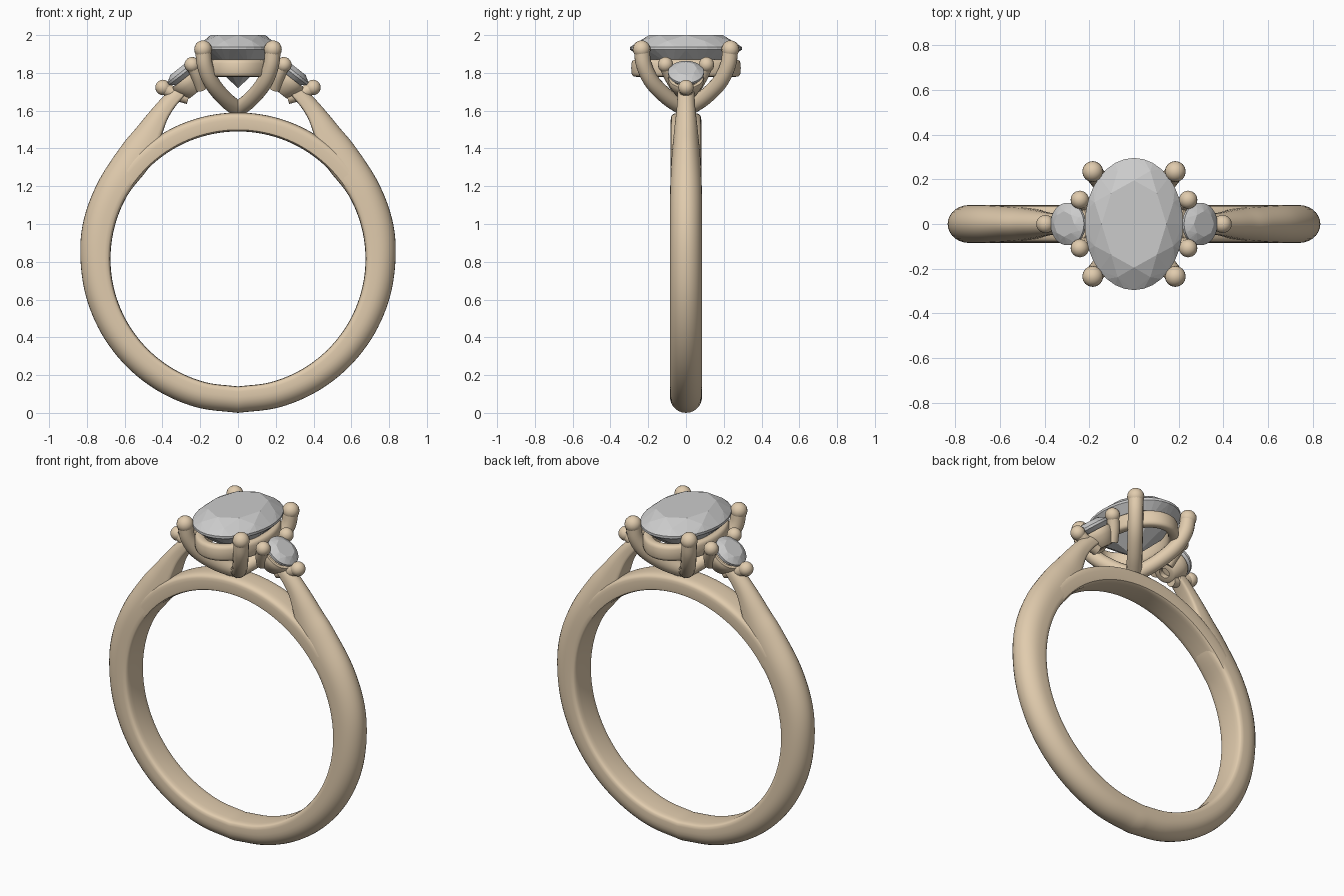
import bpy, bmesh
from math import sin, cos, pi, radians
from mathutils import Vector, Matrix

if "Cube" in bpy.data.objects:
    bpy.data.objects.remove(bpy.data.objects["Cube"])

gold = bpy.data.materials.new("gold")
gold.diffuse_color = (0.75, 0.6, 0.42, 1)
gold.use_nodes = True
gold.node_tree.nodes["Principled BSDF"].inputs["Base Color"].default_value = gold.diffuse_color


def finish(name, bm, mat=None, mirror="", angle=40):
    bmesh.ops.recalc_face_normals(bm, faces=bm.faces)
    me = bpy.data.meshes.new(name)
    bm.to_mesh(me)
    bm.free()
    ob = bpy.data.objects.new(name, me)
    bpy.context.collection.objects.link(ob)
    if mat:
        me.materials.append(mat)
        bpy.ops.object.select_all(action='DESELECT')
        bpy.context.view_layer.objects.active = ob
        ob.select_set(True)
        bpy.ops.object.shade_smooth_by_angle(angle=radians(angle))
    if mirror:
        m = ob.modifiers.new("mirror", 'MIRROR')
        m.use_axis = ["x" in mirror, "y" in mirror, False]
        m.merge_threshold = 0.0005
    return ob


def smooth(knots, steps):
    """Catmull-Rom through tuples of any length."""
    k = [Vector(p) for p in knots]
    k = [2 * k[0] - k[1]] + k + [2 * k[-1] - k[-2]]
    out = []
    for i in range(1, len(k) - 2):
        a, b, c, d = k[i - 1:i + 3]
        for s in range(steps):
            t = s / steps
            out.append(0.5 * (2 * b + (c - a) * t + (2 * a - 5 * b + 4 * c - d) * t ** 2
                              + (3 * b - a - 3 * c + d) * t ** 3))
    return out + [k[-2]]


def loft(bm, rings, closed=False, start=True, end=True):
    vs = [[bm.verts.new(p) for p in r] for r in rings]
    n = len(vs[0])
    for i in range(len(vs) if closed else len(vs) - 1):
        a, b = vs[i], vs[(i + 1) % len(vs)]
        for j in range(n):
            bm.faces.new((a[j], a[(j + 1) % n], b[(j + 1) % n], b[j]))
    if start and not closed:
        bm.faces.new(vs[0])
    if end and not closed:
        bm.faces.new(vs[-1][::-1])


def band_ring(f, side, power):
    """Cross-section of the band between an inner and an outer point, half width hw."""
    xi, zi, xo, zo, hw = f
    pts = []
    for k in range(15):
        th = pi * k / 14
        c = cos(th)
        pts.append((abs(c) ** power * (1 if c > 0 else -1), side + (1 - side) * max(sin(th), 0) ** power))
    for k in range(11):
        c = -cos(pi * k / 10)
        pts.append((abs(c) ** .5 * (1 if c > 0 else -1), .2 - .2 * max(sin(pi * k / 10), 0) ** .5))
    return [(xi + (xo - xi) * t, hw * y, zi + (zo - zi) * t) for y, t in pts]


def prong(bm, path, r, tip):
    """Round wire along a path in a vertical plane, with a ball on its end."""
    pts = smooth(path, 5)
    flat = Vector((path[-1][0], path[-1][1], 0)).normalized()
    b = Vector((-flat.y, flat.x, 0))
    rings = []
    for i, p in enumerate(pts):
        t = (pts[min(i + 1, len(pts) - 1)] - pts[max(i - 1, 0)]).normalized()
        u = b.cross(t)
        rings.append([p + r * (cos(a) * u + sin(a) * b) for a in (2 * pi * j / 16 for j in range(16))])
    loft(bm, rings)
    bmesh.ops.create_uvsphere(bm, u_segments=16, v_segments=10, radius=tip,
                              matrix=Matrix.Translation(pts[-1]))


def gem(bm, rx, ry, crown, depth, table):
    """Brilliant cut as the hull of its facet corners, girdle at z = 0."""
    rows = [(8, table, crown, 0), (8, (1 + table) / 2 + .04, crown * .56, .5),
            (32, 1, .007, 0), (32, 1, -.007, 0), (8, .62, -depth * .45, .5), (1, 0, -depth, 0)]
    for n, r, z, off in rows:
        for k in range(n):
            a = 2 * pi * (k + off) / n
            bm.verts.new((rx * r * cos(a), ry * r * sin(a), z))
    hull = bmesh.ops.convex_hull(bm, input=bm.verts)
    bmesh.ops.delete(bm, geom=list({g for g in hull["geom_interior"] if isinstance(g, bmesh.types.BMVert)}),
                     context='VERTS')
    bmesh.ops.dissolve_limit(bm, angle_limit=radians(1), verts=bm.verts, edges=bm.edges)


def oval_ring(bm, profile, stretch):
    """Closed profile of (radius, z) turned round z; stretch is added to the y radius."""
    loft(bm, [[(r * cos(a), (r + stretch) * sin(a), z) for r, z in profile]
              for a in (2 * pi * k / 64 for k in range(64))], closed=True)


# Shank: half a band rising from the bottom into a tapered shoulder
knots = []
for d in range(0, 91, 15):
    s, c = sin(radians(d)), cos(radians(d))
    knots.append((.675 * s, .815 - .675 * c, .835 * s, .84 - .84 * c, .085))
knots += [(.652, .99, .815, 1.03, .085), (.585, 1.152, .74, 1.225, .084), (.477, 1.292, .62, 1.41, .077),
          (.425, 1.40, .54, 1.507, .068), (.40, 1.48, .48, 1.58, .06), (.365, 1.57, .41, 1.66, .05),
          (.30, 1.66, .35, 1.715, .045), (.19, 1.76, .225, 1.80, .04)]
bm = bmesh.new()
loft(bm, [band_ring(f, .4, 1) for f in smooth(knots, 6)], start=False)
finish("shank", bm, gold, "x")

# Bridge: arc closing the finger hole under the head
bm = bmesh.new()
arc = []
for k in range(41):
    a = radians(-56 + 112 * k / 40)
    arc.append((.675 * sin(a), .815 + .675 * cos(a), .775 * sin(a), .815 + .775 * cos(a), .081))
loft(bm, [band_ring(f, .6, .6) for f in arc])
finish("bridge", bm, gold)

# Centre stone
bm = bmesh.new()
gem(bm, .22, .296, .07, .21, .66)
bmesh.ops.translate(bm, verts=bm.verts, vec=(0, 0, 1.93))
finish("centre_stone", bm)

# Gallery rail below the centre stone
bm = bmesh.new()
prof = []
for k in range(16):
    c, s = cos(2 * pi * k / 16), sin(2 * pi * k / 16)
    prof.append((.172 + .03 * abs(c) ** .6 * (1 if c > 0 else -1),
                 1.825 + .046 * abs(s) ** .6 * (1 if s > 0 else -1)))
oval_ring(bm, prof, .088)
finish("gallery_rail", bm, gold)

# Four main claws meeting on the bridge
bm = bmesh.new()
for sx in (-1, 1):
    for sy in (-1, 1):
        prong(bm, [(sx * x, sy * x * 1.27, z) for x, z in
                   ((.005, 1.61), (.075, 1.668), (.14, 1.75), (.175, 1.84), (.185, 1.925))], .042, .047)
finish("main_claws", bm, gold)

# Side settings, built flat then tilted outward and mirrored
tilt = Matrix.Translation((.295, 0, 1.80)) @ Matrix.Rotation(radians(38), 4, 'Y')

bm = bmesh.new()
gem(bm, .095, .095, .03, .09, .6)
bm.transform(tilt)
finish("side_stones", bm, mirror="x")

bm = bmesh.new()
oval_ring(bm, [(.092, -.03), (.096, -.045), (.09, -.07), (.064, -.125), (.055, -.13),
               (.03, -.13), (.03, -.09), (.075, -.03)], 0)
bm.transform(tilt)
finish("side_seats", bm, gold, "x")

bm = bmesh.new()
for deg in (0, 122, 238):
    c, s = cos(radians(deg)), sin(radians(deg))
    prong(bm, [(r * c, r * s, z) for r, z in ((.055, -.125), (.1, -.06), (.128, .002))], .034, .041)
bm.transform(tilt)
finish("side_claws", bm, gold, "x")
